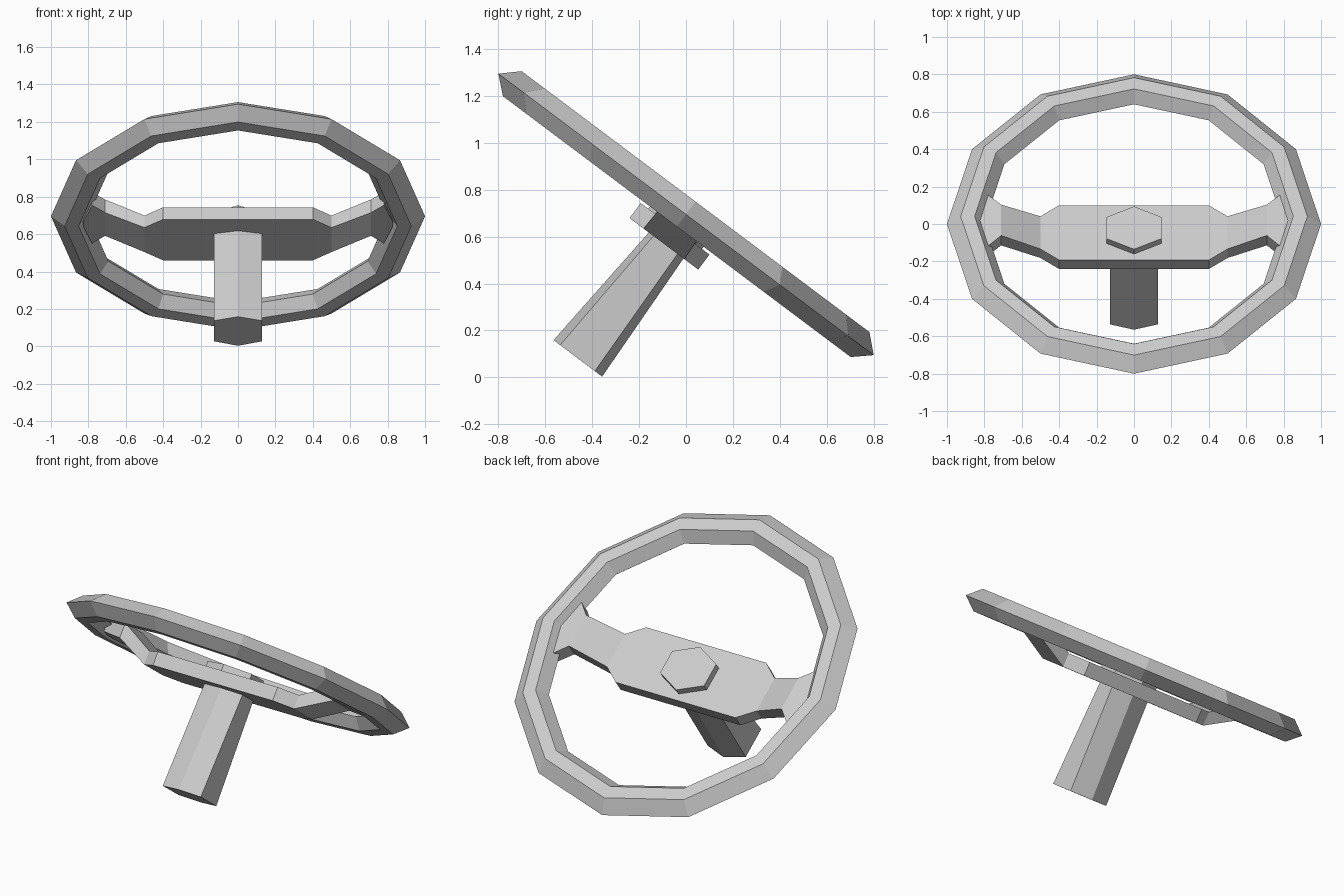
import bpy
import bmesh
from math import sin, cos, atan2, tau
from mathutils import Matrix

cube = bpy.data.objects.get("Cube")
if cube:
    bpy.data.objects.remove(cube, do_unlink=True)

grey = bpy.data.materials.new("light grey")
grey.use_nodes = True
colour = (0.6, 0.6, 0.6, 1)
grey.diffuse_color = colour
grey.node_tree.nodes["Principled BSDF"].inputs["Base Color"].default_value = colour

# The wheel lies in its own xy plane, then tilts back about x
TILT = Matrix.Translation((0, 0, 0.695)) @ Matrix.Rotation(-atan2(3, 4), 4, 'X')


def loft(name, sections, closed=False):
    """Skin a row of equal-sized cross-sections, capped unless closed."""
    bm = bmesh.new()
    rows = [[bm.verts.new(p) for p in s] for s in sections]
    pairs = list(zip(rows, rows[1:]))
    if closed:
        pairs.append((rows[-1], rows[0]))
    else:
        bm.faces.new(rows[0])
        bm.faces.new(rows[-1])
    for a, b in pairs:
        for i in range(len(a)):
            j = (i + 1) % len(a)
            bm.faces.new((a[i], a[j], b[j], b[i]))
    bmesh.ops.recalc_face_normals(bm, faces=bm.faces)
    mesh = bpy.data.meshes.new(name)
    bm.to_mesh(mesh)
    bm.free()
    mesh.materials.append(grey)
    obj = bpy.data.objects.new(name, mesh)
    obj.matrix_world = TILT
    bpy.context.collection.objects.link(obj)
    return obj


# Rim: six-sided profile swept round twelve segments
profile = [(1.0, 0), (0.927, 0.068), (0.852, 0.068),
           (0.8, 0), (0.852, -0.065), (0.927, -0.065)]
rim = []
for k in range(12):
    a = tau * k / 12
    rim.append([(r * cos(a), r * sin(a), h) for r, h in profile])
loft("rim", rim, closed=True)

# Hub and spokes: rectangular sections (x, half depth, bottom, top), mirrored
half = [(0.4, 0.183, -0.157, -0.077), (0.5, 0.109, -0.157, -0.077),
        (0.71, 0.103, -0.053, 0.035), (0.78, 0.17, -0.053, 0.032),
        (0.825, 0.03, -0.053, 0.03)]
stations = [(-x, d, b, t) for x, d, b, t in reversed(half)] + half
loft("hub_and_spokes", [[(x, -d, b), (x, d, b), (x, d, t), (x, -d, t)]
                        for x, d, b, t in stations])


def hexagon(width, front, front_side, back_side, back, h):
    return [(0, front, h), (width, front_side, h), (width, back_side, h),
            (0, back, h), (-width, back_side, h), (-width, front_side, h)]


# Centre cap on the hub
loft("centre_cap", [hexagon(0.147, -0.143, -0.072, 0.072, 0.143, h)
                    for h in (-0.09, -0.034)])

# Steering column, tapering a little towards the hub
loft("column", [hexagon(0.127, -0.13, -0.095, 0.09, 0.129, -0.768),
                hexagon(0.127, -0.08, -0.055, 0.072, 0.104, -0.15)])
